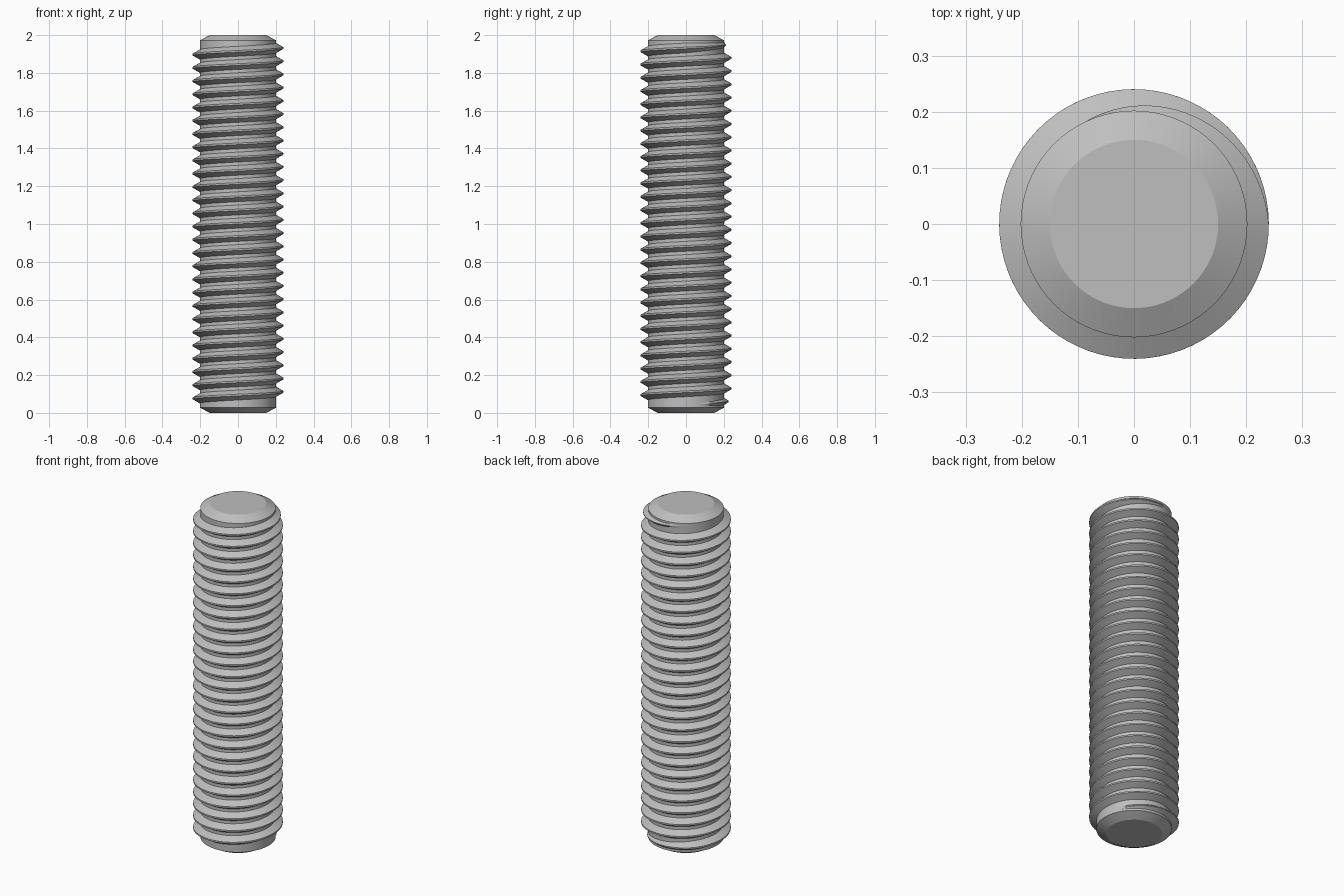
import bpy, bmesh, math

cube = bpy.data.objects.get("Cube")
if cube:
    bpy.data.objects.remove(cube, do_unlink=True)

CORE_R, CREST_R, TIP_R = 0.202, 0.24, 0.15
CHAMFER = 0.028
HEIGHT = 2.0
PITCH = 0.07
STEPS = 72                      # segments per turn
START = math.radians(21)        # angle where the thread begins
START_Z = 0.046                 # its height there
SWEEP = math.radians(27 * 360 + 94)
FADE = math.radians(115)        # run-out at each end

steel = bpy.data.materials.new("grey steel")
steel.use_nodes = True
grey = (0.52, 0.52, 0.52, 1)
steel.diffuse_color = grey
steel.node_tree.nodes["Principled BSDF"].inputs["Base Color"].default_value = grey


def ring_point(r, a, z):
    return (r * math.cos(a), r * math.sin(a), z)


def bridge(bm, a, b, closed=True):
    n = len(a)
    for i in range(n if closed else n - 1):
        j = (i + 1) % n
        bm.faces.new((a[i], a[j], b[j], b[i]))


def finish(bm, name):
    bmesh.ops.recalc_face_normals(bm, faces=bm.faces)
    mesh = bpy.data.meshes.new(name)
    bm.to_mesh(mesh)
    bm.free()
    mesh.materials.append(steel)
    obj = bpy.data.objects.new(name, mesh)
    bpy.context.collection.objects.link(obj)
    bpy.ops.object.select_all(action='DESELECT')
    obj.select_set(True)
    bpy.context.view_layer.objects.active = obj
    bpy.ops.object.shade_smooth_by_angle(angle=math.radians(25))
    return obj


# Chamfered core cylinder, turned from a profile
bm = bmesh.new()
profile = [(TIP_R, 0), (CORE_R, CHAMFER), (CORE_R, HEIGHT - CHAMFER), (TIP_R, HEIGHT)]
rings = [[bm.verts.new(ring_point(r, 2 * math.pi * i / STEPS, z)) for i in range(STEPS)]
         for r, z in profile]
for low, high in zip(rings, rings[1:]):
    bridge(bm, low, high)
bm.faces.new(rings[0])
bm.faces.new(rings[-1])
finish(bm, "rod_core")

# Right-hand helical thread: trapezoid section that fades out at both ends
bm = bmesh.new()
count = round(SWEEP / (2 * math.pi) * STEPS)
sections = []
for i in range(count + 1):
    t = SWEEP * i / count
    fade = min(1, t / FADE, (SWEEP - t) / FADE)
    crest = CORE_R + (CREST_R - CORE_R) * fade
    width = 0.25 + 0.75 * fade
    root_half = PITCH * 3 / 8 * width
    crest_half = PITCH / 16 * width
    z = START_Z + PITCH * t / (2 * math.pi)
    section = [(CORE_R - 0.01, -root_half), (CORE_R, -root_half), (crest + 0.0002, -crest_half),
               (crest + 0.0002, crest_half), (CORE_R, root_half), (CORE_R - 0.01, root_half)]
    sections.append([bm.verts.new(ring_point(r, START + t, z + dz)) for r, dz in section])
for a, b in zip(sections, sections[1:]):
    bridge(bm, a, b)
bm.faces.new(sections[0])
bm.faces.new(sections[-1])
finish(bm, "helical_thread")
